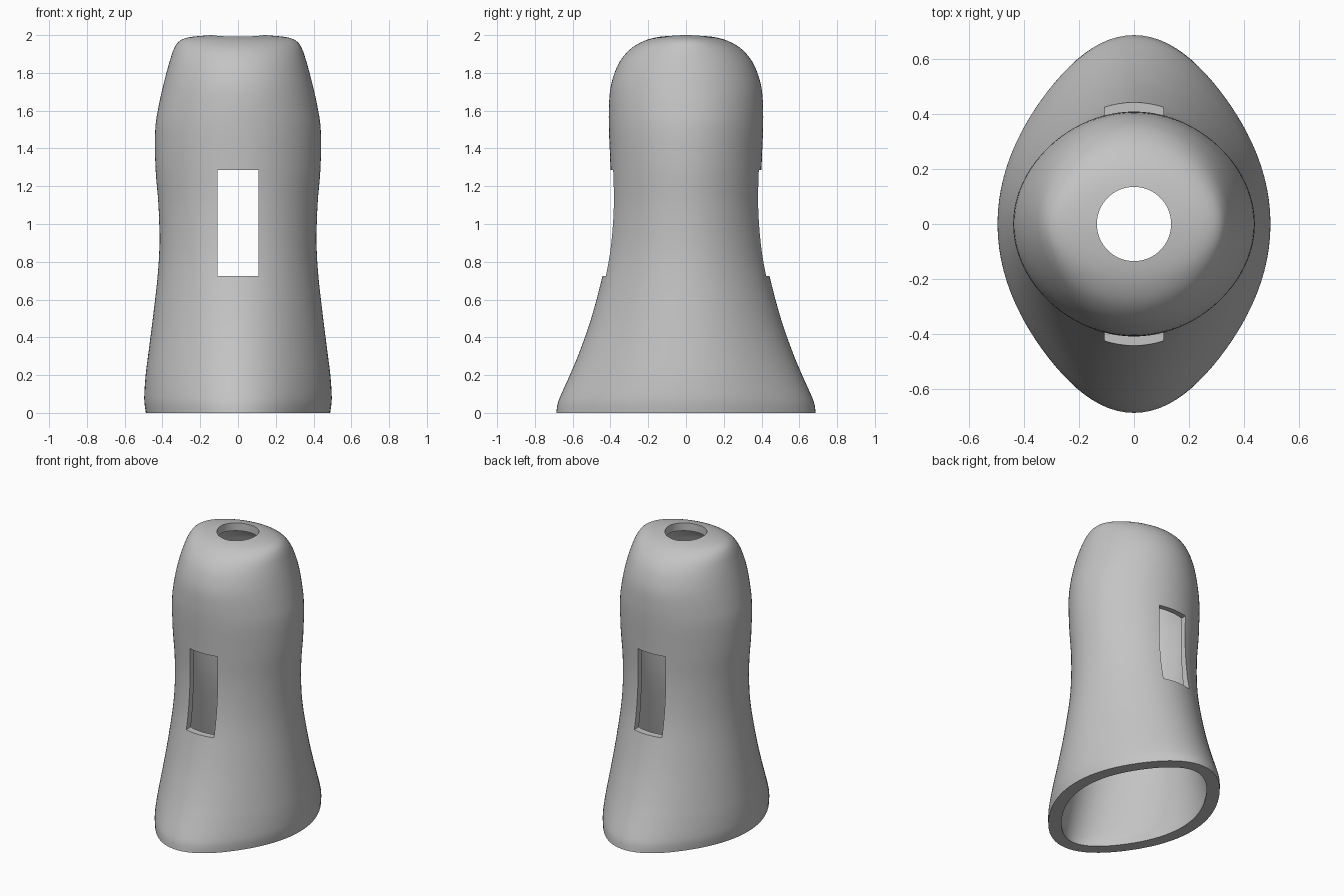
import bpy, bmesh, math

old = bpy.data.objects.get("Cube")
if old:
    bpy.data.objects.remove(old, do_unlink=True)

SIDES = 96
STEPS = 4

# Height, half width and half depth of the oval sections, bottom to top
SECTIONS = [
    (0, .488, .687), (.05, .495, .679), (.1, .496, .66), (.2, .489, .615),
    (.32, .474, .565), (.5, .451, .502), (.73, .425, .441), (.9, .416, .412),
    (1.1, .421, .397), (1.3, .437, .4), (1.5, .438, .408), (1.62, .421, .408),
    (1.72, .399, .4), (1.8, .379, .378), (1.87, .359, .344), (1.93, .338, .29),
    (1.97, .308, .22), (1.99, .25, .147), (2, .14, .06),
]


def smooth_sections(rows):
    """Catmull-Rom interpolation between the sections."""
    pts = [rows[0]] + rows + [rows[-1]]
    out = []
    for a, b, c, d in zip(pts, pts[1:], pts[2:], pts[3:]):
        for s in range(STEPS):
            t = s / STEPS
            out.append([q + t / 2 * (r - p + t * (2 * p - 5 * q + 4 * r - e
                        + t * (3 * (q - r) + e - p)))
                        for p, q, r, e in zip(a, b, c, d)])
    return out + [rows[-1]]


def section_point(z, rx, ry, angle):
    """Point on an oval whose flanks flatten towards the base."""
    flatten = .01 + .04 * (1 - z / 2) ** 2
    k = 1 - flatten * math.sin(2 * angle) ** 2
    return (k * rx * math.cos(angle), k * ry * math.sin(angle), z)


def wall_thickness(z):
    """Wall is thickest at the base and thinnest at the waist."""
    t = 1 - z
    return .04 + .015 * t + .03 * t * t


def make_object(name, bm):
    mesh = bpy.data.meshes.new(name)
    bmesh.ops.recalc_face_normals(bm, faces=bm.faces[:])
    bm.to_mesh(mesh)
    bm.free()
    obj = bpy.data.objects.new(name, mesh)
    bpy.context.collection.objects.link(obj)
    return obj


def loft(name, inner=False):
    bm = bmesh.new()
    rings = []
    for z, rx, ry in smooth_sections(SECTIONS):
        rings.append([bm.verts.new(section_point(z, rx, ry, math.tau * i / SIDES))
                      for i in range(SIDES)])
    for low, high in zip(rings, rings[1:]):
        for i in range(SIDES):
            j = (i + 1) % SIDES
            bm.faces.new((low[i], low[j], high[j], high[i]))
    bm.faces.new(rings[-1])
    bm.normal_update()
    if inner:
        moved = [(v, v.co - v.normal * wall_thickness(v.co.z)) for v in bm.verts]
        for v, co in moved:
            v.co = co
        for v in rings[0]:
            v.co.z = -.07
    bm.faces.new(rings[0][::-1])
    return make_object(name, bm)


# Solid outer body and the cutters that hollow it
body = loft("hollow_body")
cavity = loft("cavity_cutter", inner=True)

bm = bmesh.new()
bmesh.ops.create_cone(bm, cap_ends=True, segments=64, radius1=.135, radius2=.135, depth=1)
bmesh.ops.translate(bm, verts=bm.verts[:], vec=(0, 0, 2))
top_hole = make_object("top_hole_cutter", bm)

bm = bmesh.new()
bmesh.ops.create_cube(bm, size=1)
bmesh.ops.scale(bm, verts=bm.verts[:], vec=(.216, 2, .56))
bmesh.ops.translate(bm, verts=bm.verts[:], vec=(0, 0, 1.005))
slot = make_object("window_slot_cutter", bm)

bpy.context.view_layer.objects.active = body
body.select_set(True)
for cutter in (cavity, top_hole, slot):
    mod = body.modifiers.new(cutter.name, "BOOLEAN")
    mod.operation = "DIFFERENCE"
    mod.solver = "EXACT"
    mod.object = cutter
    bpy.ops.object.modifier_apply(modifier=mod.name)
    bpy.data.objects.remove(cutter, do_unlink=True)

# Single plain grey
grey = bpy.data.materials.new("plain grey")
grey.use_nodes = True
colour = (.55, .55, .55, 1)
grey.diffuse_color = colour
grey.node_tree.nodes["Principled BSDF"].inputs["Base Color"].default_value = colour
body.data.materials.clear()
body.data.materials.append(grey)

bpy.ops.object.shade_smooth_by_angle(angle=math.radians(35))
